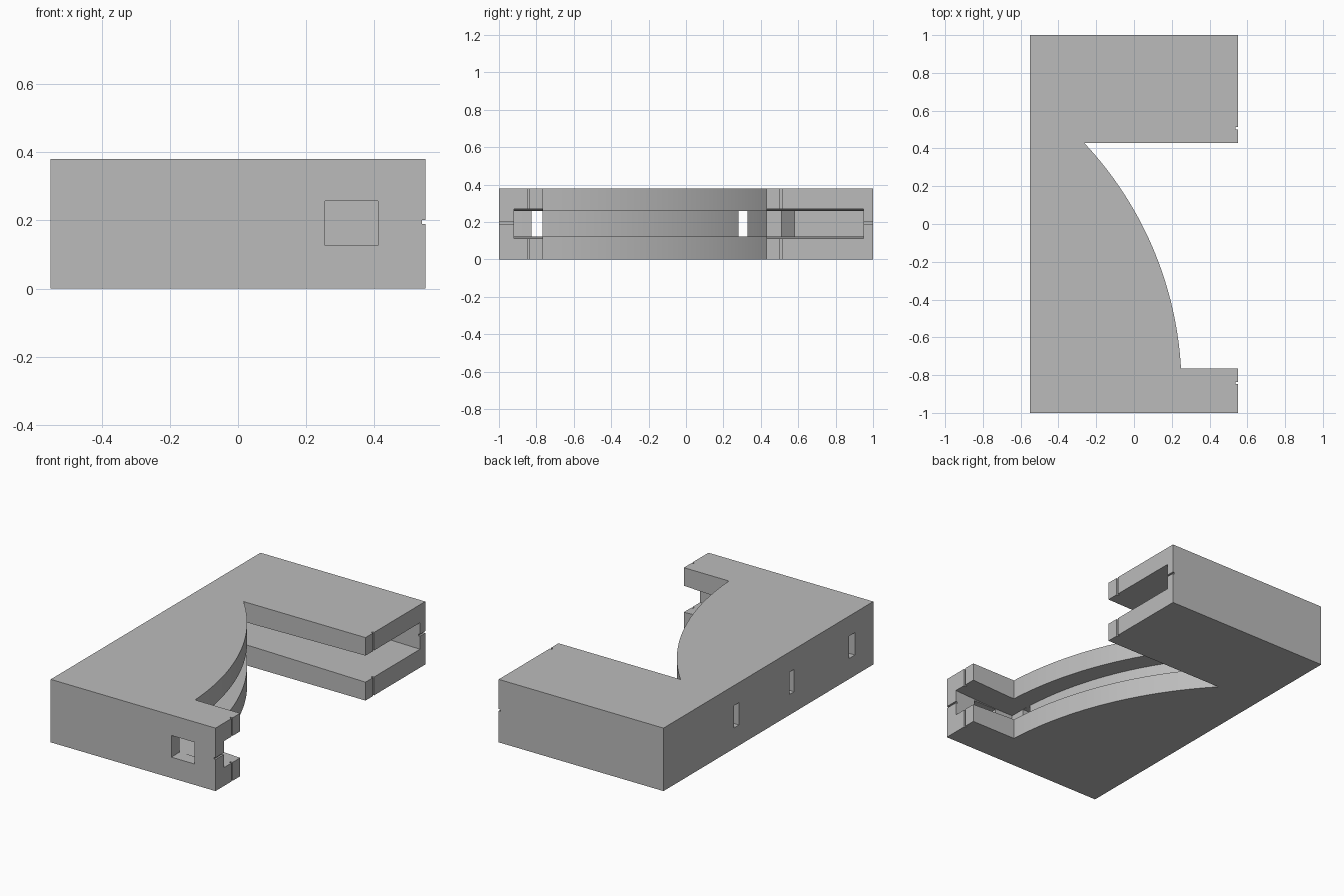
import bpy, bmesh, math

cube = bpy.data.objects.get("Cube")
if cube:
    bpy.data.objects.remove(cube, do_unlink=True)

grey = bpy.data.materials.new("plain grey")
grey.use_nodes = True
colour = (0.5, 0.5, 0.5, 1)
grey.diffuse_color = colour
grey.node_tree.nodes["Principled BSDF"].inputs["Base Color"].default_value = colour

HEIGHT = 0.38
CX, CY, RADIUS = -1.648, -0.872, 1.9


def finish(name, bm):
    bmesh.ops.recalc_face_normals(bm, faces=bm.faces)
    mesh = bpy.data.meshes.new(name)
    bm.to_mesh(mesh)
    bm.free()
    mesh.materials.append(grey)
    obj = bpy.data.objects.new(name, mesh)
    bpy.context.collection.objects.link(obj)
    return obj


def prism(name, outline, z0, z1):
    bm = bmesh.new()
    face = bm.faces.new([bm.verts.new((x, y, z0)) for x, y in outline])
    top = bmesh.ops.extrude_face_region(bm, geom=[face])["geom"]
    verts = [v for v in top if isinstance(v, bmesh.types.BMVert)]
    bmesh.ops.translate(bm, verts=verts, vec=(0, 0, z1 - z0))
    return finish(name, bm)


def box(name, x0, x1, y0, y1, z0, z1):
    return prism(name, [(x0, y0), (x1, y0), (x1, y1), (x0, y1)], z0, z1)


def arc(radius, y0, y1, steps=32):
    a0 = math.asin((y0 - CY) / radius)
    a1 = math.asin((y1 - CY) / radius)
    angles = [a0 + (a1 - a0) * i / steps for i in range(steps + 1)]
    return [(CX + radius * math.cos(a), CY + radius * math.sin(a)) for a in angles]


def cut(target, cutter):
    cutter.hide_render = True
    mod = target.modifiers.new("cut", "BOOLEAN")
    mod.operation = "DIFFERENCE"
    mod.solver = "EXACT"
    mod.object = cutter
    bpy.context.view_layer.objects.active = target
    bpy.ops.object.modifier_apply(modifier=mod.name)
    bpy.data.objects.remove(cutter, do_unlink=True)


# C-shaped block with a curved inner face
outline = [(-0.55, -1), (0.55, -1), (0.55, -0.765)]
outline += arc(RADIUS, -0.765, 0.43)
outline += [(0.55, 0.43), (0.55, 1), (-0.55, 1)]
body = prism("bracket_body", outline, 0, HEIGHT)

# Slot following the curve and running into both arms
slot = arc(RADIUS - 0.12, -0.92, 0.43)
step_x = slot[-1][0]
slot += [(step_x, 0.51), (-0.5, 0.58), (-0.5, 0.95), (0.6, 0.95), (0.6, -0.92)]
cut(body, prism("slot_cutter", slot, 0.123, 0.26))

# Flared slot mouths in the arms
for y0, y1, inner in ((0.425, 0.95, -0.25), (-0.92, -0.76, 0.26)):
    mouth = box("mouth_cutter", inner, 0.552, y0, y1, 0.111, 0.271)
    for v in mouth.data.vertices:
        if v.co.x < 0.5:
            v.co.z = 0.124 if v.co.z < 0.2 else 0.259
    cut(body, mouth)

# Openings through the long side wall
for y0, y1 in ((-0.825, -0.768), (-0.245, -0.2), (0.28, 0.33)):
    cut(body, box("side_hole_cutter", -0.6, 0.2 if y0 < -0.5 else -0.05 if y0 < 0 else -0.28,
                  y0, y1, 0.124, 0.259))

# Opening in the front wall
cut(body, box("front_hole_cutter", 0.255, 0.41, -1.05, -0.9, 0.126, 0.257))

# Fine alignment grooves on the arm ends
for y in (0.507, -0.842):
    cut(body, box("upright_groove_cutter", 0.537, 0.6, y - 0.006, y + 0.006, -0.1, 0.5))
cut(body, box("level_groove_cutter", 0.539, 0.6, -1.1, 1.1, 0.19, 0.201))

# Flat walls, smooth curve
bpy.ops.object.select_all(action="DESELECT")
body.select_set(True)
bpy.context.view_layer.objects.active = body
bpy.ops.object.shade_smooth_by_angle(angle=math.radians(20))
